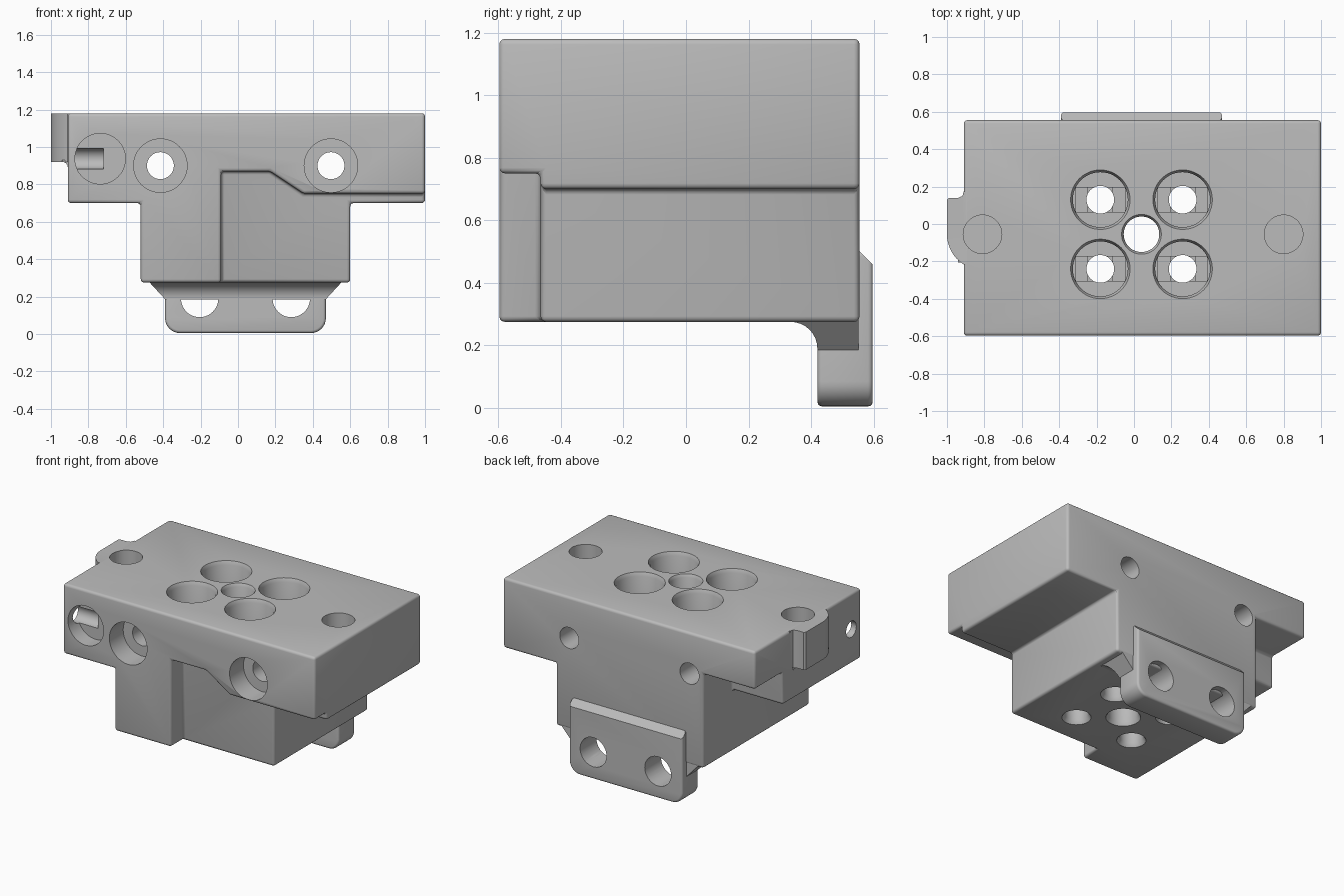
import bpy, bmesh, math
from mathutils import Vector

if "Cube" in bpy.data.objects:
    bpy.data.objects.remove(bpy.data.objects["Cube"], do_unlink=True)

grey = bpy.data.materials.new("plain_grey")
grey.use_nodes = True
COLOUR = (0.5, 0.5, 0.5, 1)
grey.diffuse_color = COLOUR
grey.node_tree.nodes["Principled BSDF"].inputs["Base Color"].default_value = COLOUR


def make(name, bm):
    bmesh.ops.recalc_face_normals(bm, faces=bm.faces)
    mesh = bpy.data.meshes.new(name)
    bm.to_mesh(mesh)
    bm.free()
    mesh.materials.append(grey)
    ob = bpy.data.objects.new(name, mesh)
    bpy.context.scene.collection.objects.link(ob)
    return ob


def prism(name, pts, axis, lo, hi):
    """Extrude a 2D outline (the two other axes, in order) along an axis."""
    bm = bmesh.new()

    def ring(d):
        out = []
        for p in pts:
            c = list(p)
            c.insert("xyz".index(axis), d)
            out.append(bm.verts.new(c))
        return out
    a, b = ring(lo), ring(hi)
    n = len(pts)
    bm.faces.new(a)
    bm.faces.new(b)
    for i in range(n):
        bm.faces.new((a[i], a[(i + 1) % n], b[(i + 1) % n], b[i]))
    return make(name, bm)


def box(name, x, y, z):
    return prism(name, [(x[0], y[0]), (x[1], y[0]), (x[1], y[1]), (x[0], y[1])], "z", *z)


def bore(start, direction, steps, n=48):
    """Stepped round cutter; steps are (depth, radius) pairs."""
    bm = bmesh.new()
    q = Vector(direction).to_track_quat("Z", "Y")
    rings = []
    for d, r in steps:
        rings.append([bm.verts.new(Vector(start) + q @ Vector(
            (r * math.cos(math.tau * i / n), r * math.sin(math.tau * i / n), d))) for i in range(n)])
    bm.faces.new(rings[0])
    bm.faces.new(rings[-1])
    for a, b in zip(rings, rings[1:]):
        for i in range(n):
            j = (i + 1) % n
            bm.faces.new((a[i], a[j], b[j], b[i]))
    return make("cutter", bm)


def apply(ob, mod):
    bpy.context.view_layer.objects.active = ob
    bpy.ops.object.modifier_apply(modifier=mod.name)


def combine(ob, other, operation="DIFFERENCE"):
    mod = ob.modifiers.new("bool", "BOOLEAN")
    mod.operation, mod.solver, mod.object = operation, "EXACT", other
    apply(ob, mod)
    bpy.data.objects.remove(other, do_unlink=True)


def round_edges(ob, width):
    bm = bmesh.new()
    bm.from_mesh(ob.data)
    bmesh.ops.remove_doubles(bm, verts=bm.verts, dist=0.0005)
    bmesh.ops.dissolve_limit(bm, angle_limit=0.01, verts=bm.verts, edges=bm.edges)
    bm.to_mesh(ob.data)
    bm.free()
    mod = ob.modifiers.new("bevel", "BEVEL")
    mod.width, mod.segments, mod.limit_method = width, 3, "ANGLE"
    mod.angle_limit = math.radians(30)
    apply(ob, mod)


def arc(cx, cy, r, start, end, n=8):
    return [(cx + r * math.cos(math.radians(start + (end - start) * i / n)),
             cy + r * math.sin(math.radians(start + (end - start) * i / n))) for i in range(n + 1)]


# Main block: wide slab over a narrower base
body = prism("main_block", [(-.52, .275), (.6, .275), (.6, .7), (1, .7), (1, 1.18),
                            (-.91, 1.18), (-.91, .7), (-.52, .7)], "y", -.597, .555)
# Stepped recess in the front, notch under the rear left corner
combine(body, prism("cutter", [(-.09, 0), (-.09, .87), (.17, .87), (.35, .75), (1.2, .75), (1.2, 0)],
                    "y", -.8, -.465))
combine(body, box("cutter", (-1.2, -.52), (.25, .8), (.5, .92)))
round_edges(body, .018)

# Side tab, curved around the left mounting hole
tab = prism("side_tab", [(-.86, .175), (-.91, .175), (-.917, .15), (-.94, .14), (-.99, .14), (-1, .13)]
            + arc(-.81, -.055, .19, 180, 238) + [(-.86, -.21)], "z", .92, 1.178)
combine(body, tab, "UNION")
fillet = prism("tab_fillet", [(-.89, .93), (-.94, .93)] + arc(-.94, .89, .03, 90, 0, 5)
               + [(-.89, .89)], "y", -.205, .14)
combine(body, fillet, "UNION")

# Four counterbored top holes with stepped floors
for x in (-.18, .26):
    for y in (-.24, .13):
        combine(body, bore((x, y, 1.18), (0, 0, -1),
                           [(-.01, .164), (.025, .147), (.5, .147), (.5, .074), (.88, .074), (.92, .1)]))
        combine(body, box("cutter", (x - .131, x + .131), (y - .065, y + .065), (.66, .69)))
        combine(body, box("cutter", (x - .065, x + .065), (y - .065, y + .065), (.64, .67)))

# Centre through hole
combine(body, bore((.04, -.055, 1.18), (0, 0, -1), [(-.01, .112), (.02, .095), (.88, .095), (.92, .115)]))

# Blind mounting holes in the top
for x in (-.81, .8):
    combine(body, bore((x, -.055, 1.18), (0, 0, -1), [(-.02, .103), (.26, .103)]))

# Front counterbores running through to the back
for x in (-.415, .497):
    combine(body, bore((x, -.597, .9), (0, 1, 0), [(-.05, .143), (.15, .143), (.15, .072), (1.3, .072)]))

# Shallow front pocket with a cross hole from the side
combine(body, bore((-.737, -.597, .937), (0, 1, 0), [(-.05, .135), (.107, .135)]))
combine(body, bore((-1.1, -.49, .937), (1, 0, 0), [(0, .055), (.38, .055)]))

# Rear flange plate with rounded lower corners and chamfered top
flange = prism("rear_flange", [(-.39, .5)] + arc(-.31, .085, .08, 180, 270)
               + arc(.39, .085, .08, 270, 360) + [(.47, .5)], "y", .42, .597)
round_edges(flange, .015)
combine(flange, prism("cutter", [(.55, .505), (.65, .405), (.65, .7), (.55, .7)], "x", -1, 1))

# Curved support under the block, with sloping ends
support = prism("flange_support", [(.57, .3), (.335, .3)] + arc(.335, .19, .085, 90, 0)
                + [(.42, .185), (.57, .185)], "x", -.6, .7)
combine(support, prism("cutter", [(-.5, .305), (-.38, .175), (.46, .175), (.58, .305)], "y", .2, .552),
        "INTERSECT")

# Bolt holes in the flange
for x in (-.205, .285):
    for part in (flange, support):
        combine(part, bore((x, .421, .19), (0, 1, 0), [(-.0, .1), (.3, .1)]))
# Open the front half of each bolt hole below the support
    combine(flange, bore((x, .4, .19), (0, 1, 0), [(0, .1), (.1, .1)]))

# Smooth shading with sharp edges kept
for ob in (body, flange, support):
    bpy.ops.object.select_all(action="DESELECT")
    ob.select_set(True)
    bpy.context.view_layer.objects.active = ob
    bpy.ops.object.shade_smooth_by_angle(angle=math.radians(35))
